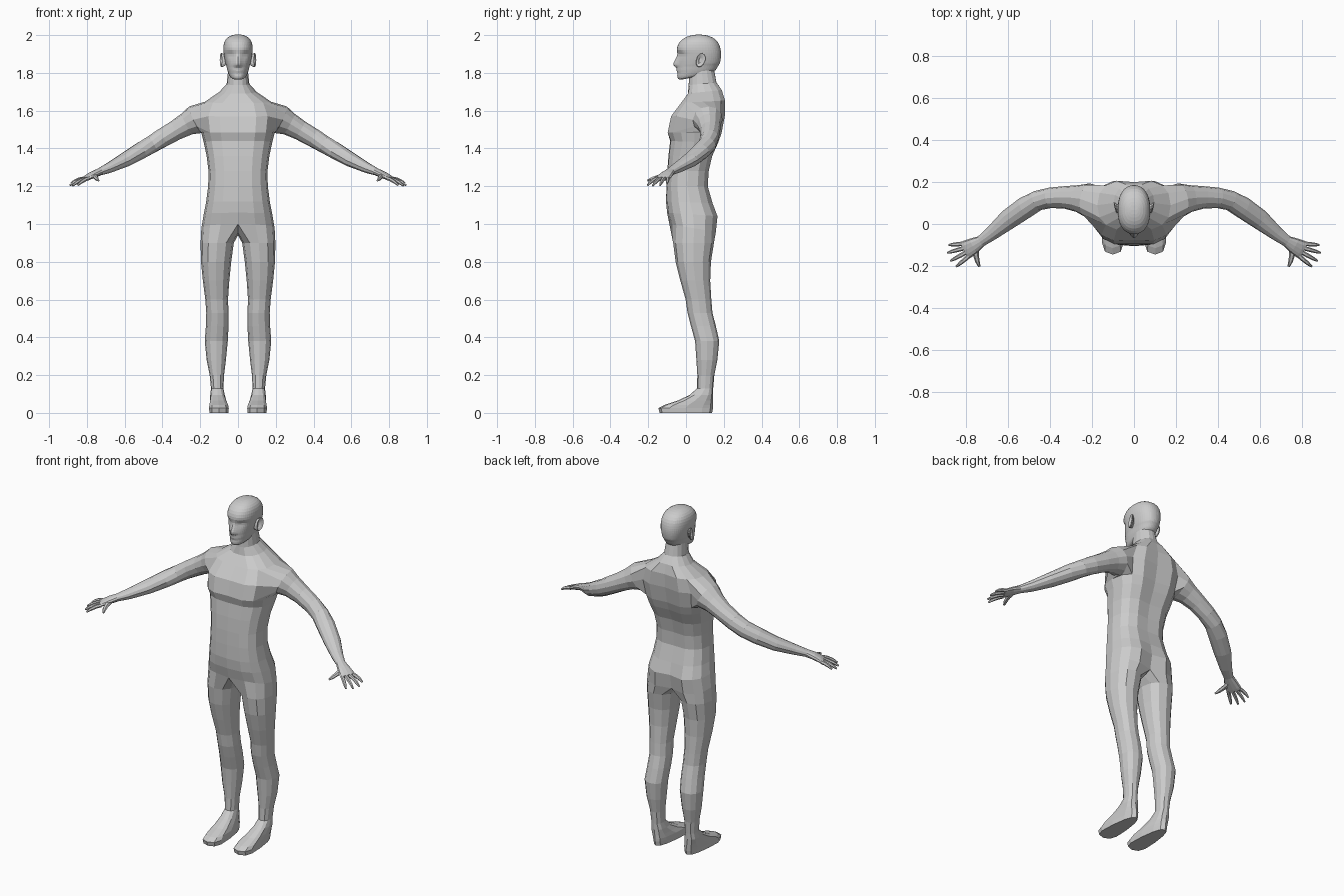
import bpy, bmesh
from math import sin, cos, pi, radians
from mathutils import Vector as V


def power(v, e):
    return (1 if v >= 0 else -1) * abs(v) ** e


# Half cross-section from the front midline round the side to the back midline
def half_ring(bm, n, e, zf, zb, w, yf, yb, gf=0, gb=0, tweak={}):
    out = []
    for i in range(n + 1):
        a = -pi / 2 + pi * i / n
        s = power(sin(a), e)
        x = 0 if i in (0, n) else w * power(cos(a), e)
        y = (yf + yb) / 2 + (yb - yf) / 2 * s
        y += gf if i == 0 else -gb if i == n else 0
        y += tweak.get(i, 0)
        out.append(bm.verts.new((x, y, zf + (zb - zf) * (1 + sin(a)) / 2)))
    return out


def skin(bm, a, b, closed=True, skip=()):
    n = len(a)
    for i in range(n if closed else n - 1):
        if i not in skip:
            j = (i + 1) % n
            bm.faces.new((a[i], a[j], b[j], b[i]))


# Tube along a path; each station is (x, y, z, horizontal radius, vertical radius)
def tube(bm, path, n, start=0, first=None):
    pts = [V(p[:3]) for p in path]
    prev = first
    for k, p in enumerate(path):
        t = (pts[min(k + 1, len(pts) - 1)] - pts[max(k - 1, 0)]).normalized()
        u = V((0, 0, 1)).cross(t).normalized()
        v = t.cross(u)
        ring = []
        for i in range(n):
            a = start + 2 * pi * i / n
            ring.append(bm.verts.new(pts[k] + u * cos(a) * p[3] + v * sin(a) * p[4]))
        if prev:
            skin(bm, prev, ring)
        else:
            bm.faces.new(ring)
        prev = ring
    bm.faces.new(prev)


def finish(bm, name, subdiv=0):
    bmesh.ops.mirror(bm, geom=bm.verts[:] + bm.edges[:] + bm.faces[:],
                     axis='X', merge_dist=0.0005)
    bmesh.ops.recalc_face_normals(bm, faces=bm.faces[:])
    me = bpy.data.meshes.new(name)
    bm.to_mesh(me)
    bm.free()
    ob = bpy.data.objects.new(name, me)
    bpy.context.collection.objects.link(ob)
    if subdiv:
        m = ob.modifiers.new("smooth_form", 'SUBSURF')
        m.levels = m.render_levels = subdiv
    return ob


bm = bmesh.new()

# Torso and neck: front z, back z, half width, front y, back y, front and back grooves
torso = [
    (1.00, 0.955, .194, -.080, .165, -.008, .03),
    (1.06, 1.04, .182, -.100, .175, 0, .025),
    (1.12, 1.11, .169, -.106, .148, 0, .01),
    (1.20, 1.20, .158, -.106, .122, .003, .008),
    (1.28, 1.28, .156, -.103, .127, .004, .012),
    (1.36, 1.36, .166, -.097, .146, .004, .015),
    (1.44, 1.43, .182, -.088, .178, .004, .018),
    (1.485, 1.48, .194, -.106, .197, .014, .02),
    (1.57, 1.575, .205, -.088, .215, .012, .02),
    (1.64, 1.655, .175, -.034, .214, .008, .014),
    (1.69, 1.71, .098, .004, .196, .006, .008),
    (1.735, 1.75, .060, .014, .165, 0, .004),
    (1.81, 1.82, .052, .018, .148, 0, 0),
]
rows = [half_ring(bm, 8, .78 if r[0] < 1.65 else .95, *r) for r in torso]
ARM = 7
for k in range(len(rows) - 1):
    skin(bm, rows[k], rows[k + 1], False, (2, 3, 4, 5) if k in (ARM, ARM + 1) else ())

# Legs and feet: z, inner x, outer x, front y, back y, front widening
leg = [
    (.90, .022, .198, -.068, .148, 0),
    (.80, .036, .196, -.055, .132, 0),
    (.70, .046, .186, -.030, .128, 0),
    (.60, .053, .173, -.002, .134, 0),
    (.53, .050, .168, .008, .140, 0),
    (.46, .050, .170, .026, .158, 0),
    (.38, .054, .176, .048, .176, 0),
    (.28, .064, .166, .055, .166, 0),
    (.20, .074, .150, .060, .150, 0),
    (.13, .077, .143, .058, .144, 0),
    (.095, .070, .147, .020, .142, 0),
    (.065, .062, .148, -.045, .142, .15),
    (.042, .054, .150, -.115, .143, .25),
    (.025, .052, .150, -.146, .143, .30),
    (.0, .054, .148, -.140, .138, .30),
]
crotch = [bm.verts.new(c) for c in ((0, .085, .94), (0, .02, .94), (0, -.05, .955))]
prev = rows[0] + crotch
for z, x0, x1, y0, y1, widen in leg:
    ring = []
    e = .9 if z > .1 else .72
    for i in range(12):
        a = radians(-120 + 30 * i)
        s = power(sin(a), e)
        x = (x0 + x1) / 2 + (x1 - x0) / 2 * power(cos(a), e) * (1 - widen * s)
        ring.append(bm.verts.new((x, (y0 + y1) / 2 + (y1 - y0) / 2 * s, z)))
    skin(bm, prev, ring)
    prev = ring
bm.faces.new(prev)

# Arm and palm, bridged to the shoulder opening
opening = (rows[ARM][2:7] + [rows[ARM + 1][6]] + rows[ARM + 2][6:1:-1] + [rows[ARM + 1][2]])
arm = [
    (.225, .115, 1.552, .080, .078),
    (.27, .122, 1.530, .064, .062),
    (.33, .127, 1.496, .054, .053),
    (.40, .125, 1.456, .049, .050),
    (.46, .112, 1.420, .048, .047),
    (.52, .078, 1.385, .052, .045),
    (.60, .022, 1.338, .048, .038),
    (.68, -.045, 1.298, .034, .028),
    (.73, -.082, 1.277, .027, .020),
    (.765, -.103, 1.262, .038, .018),
    (.795, -.119, 1.247, .044, .014),
    (.808, -.126, 1.240, .042, .011),
]
tube(bm, arm, 12, radians(210), opening)

# Fingers and thumb
knuckle, across = V((.803, -.124, 1.242)), V((.447, .894, 0))
tips = [(.884, -.100, 1.215), (.890, -.137, 1.205), (.876, -.176, 1.203), (.848, -.203, 1.206)]
for k, tip in enumerate(tips):
    base = knuckle + across * (.033 - .022 * k)
    path = []
    for f, r in ((0, .0105), (.35, .0105), (.7, .009), (1, .005)):
        p = base.lerp(V(tip), f) + V((0, 0, .024 * f * (1 - f)))
        path.append((*p, r, r))
    tube(bm, path, 6)
tube(bm, [(.757, -.112, 1.258, .017, .014), (.755, -.145, 1.250, .014, .012),
          (.748, -.178, 1.240, .011, .010), (.738, -.203, 1.230, .006, .005)], 6)
finish(bm, "body")

# Head: same section layout, with pushes on chosen columns for the face
bm = bmesh.new()
head = [
    (1.760, 1.80, .036, -.030, .135, {}),
    (1.766, 1.805, .046, -.044, .145, {}),
    (1.785, 1.815, .052, -.048, .158, {0: -.002}),
    (1.798, 1.825, .056, -.044, .165, {}),
    (1.810, 1.835, .059, -.048, .170, {0: -.006, 1: -.002}),
    (1.828, 1.845, .062, -.046, .176, {0: -.004}),
    (1.838, 1.850, .065, -.046, .180, {0: -.030, 1: -.006}),
    (1.850, 1.860, .068, -.045, .183, {0: -.036, 1: -.004}),
    (1.875, 1.880, .073, -.044, .186, {0: -.018, 1: .002, 2: .002}),
    (1.900, 1.900, .076, -.044, .187, {0: -.004, 1: .008, 2: .014, 3: .008}),
    (1.918, 1.918, .079, -.054, .186, {0: .004}),
    (1.950, 1.950, .078, -.046, .179, {}),
    (1.978, 1.978, .068, -.025, .160, {}),
    (1.996, 1.996, .045, .012, .125, {}),
    (2.003, 2.003, .018, .048, .088, {}),
]
prev = None
for zf, zb, w, yf, yb, tw in head:
    ring = half_ring(bm, 12, .88, zf, zb, w, yf, yb, tweak=tw)
    if prev:
        skin(bm, prev, ring, False)
    prev = ring
    if zf in (1.760, 2.003):
        bm.faces.new(ring)
# drop the flat cap edge faces' midline duplicates by keeping only one half cap each
finish(bm, "head", 1)

# Ears: a cupped oval on each side
bm = bmesh.new()
ear = [(.066, .070, 1.865, .014, .026), (.084, .078, 1.867, .024, .037),
       (.091, .079, 1.868, .023, .036), (.086, .077, 1.868, .014, .025),
       (.079, .075, 1.866, .006, .014)]
prev = None
for x, y, z, ry, rz in ear:
    ring = []
    for i in range(12):
        a = 2 * pi * i / 12
        ring.append(bm.verts.new((x + .25 * ry * cos(a), y + ry * cos(a) + .2 * rz * sin(a),
                                  z + rz * sin(a) * (1 - .1 * cos(a)))))
    if prev:
        skin(bm, prev, ring)
    prev = ring
bm.faces.new(prev)
finish(bm, "ears")
